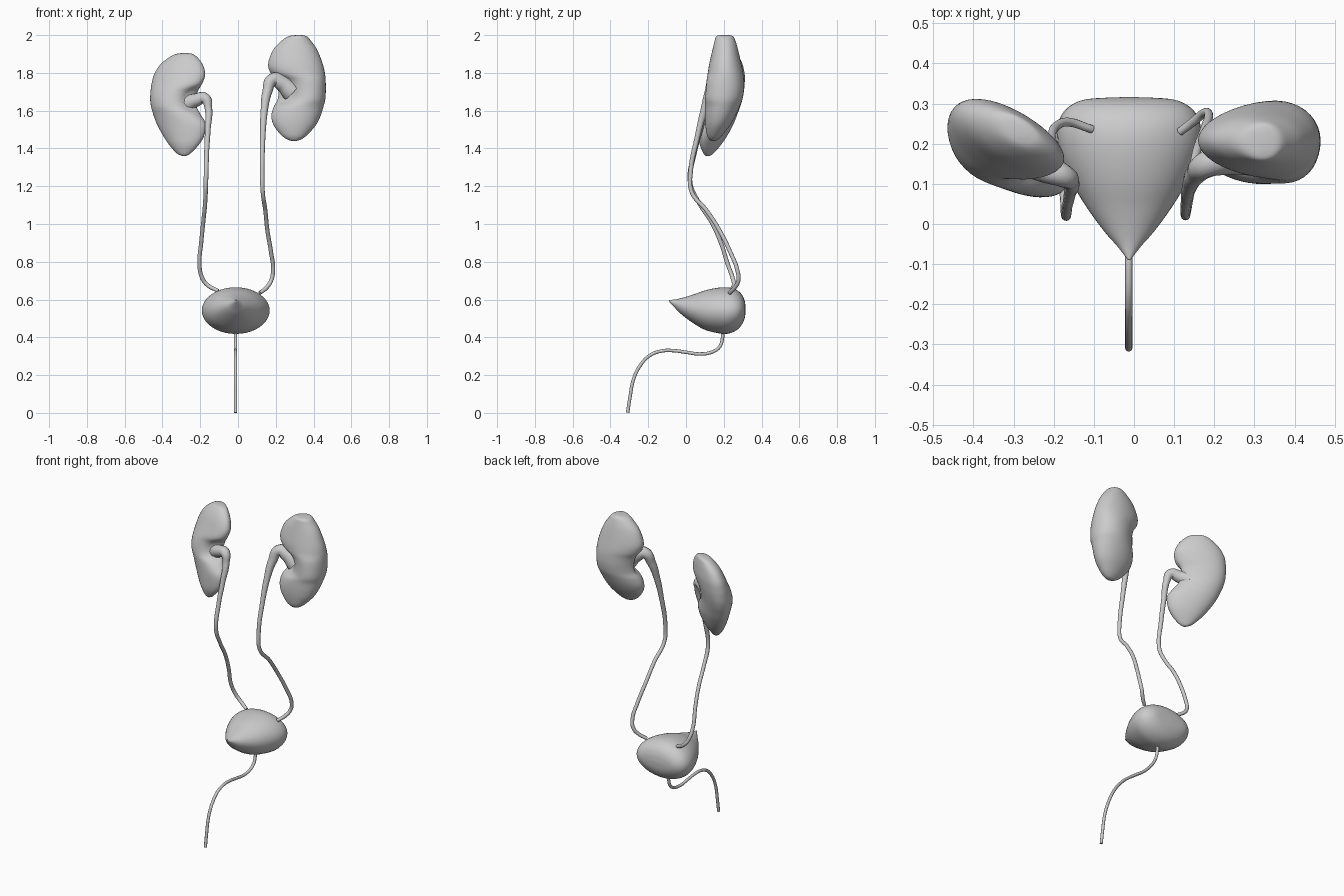
import bpy, bmesh, math

SIDES = 40


def spline_rows(rows, steps=5):
    """Catmull-Rom interpolation of a table of section rows."""
    out = []
    for i in range(len(rows) - 1):
        a, b = rows[max(i - 1, 0)], rows[i]
        c, d = rows[i + 1], rows[min(i + 2, len(rows) - 1)]
        for s in range(steps):
            t = s / steps
            out.append([0.5 * (2 * q + (r - p) * t + (2 * p - 5 * q + 4 * r - w) * t * t
                               + (3 * q - p - 3 * r + w) * t ** 3)
                        for p, q, r, w in zip(a, b, c, d)])
    return out + [list(rows[-1])]


def loft(name, rows, section):
    """Skin a closed smooth surface through the sections."""
    bm = bmesh.new()
    rings = []
    for row in spline_rows(rows):
        rings.append([bm.verts.new(section(row, math.cos(t), math.sin(t)))
                      for t in (2 * math.pi * k / SIDES for k in range(SIDES))])
    for a, b in zip(rings, rings[1:]):
        for k in range(SIDES):
            n = (k + 1) % SIDES
            bm.faces.new((a[k], a[n], b[n], b[k]))
    bm.faces.new(rings[0])
    bm.faces.new(rings[-1])
    bmesh.ops.recalc_face_normals(bm, faces=bm.faces)
    for f in bm.faces:
        f.smooth = True
    me = bpy.data.meshes.new(name)
    bm.to_mesh(me)
    bm.free()
    ob = bpy.data.objects.new(name, me)
    bpy.context.collection.objects.link(ob)
    return ob


def tube(name, points):
    """Smooth tube through (x, y, z, radius) points."""
    cu = bpy.data.curves.new(name, 'CURVE')
    cu.dimensions = '3D'
    cu.bevel_depth = 1.0
    cu.bevel_resolution = 4
    cu.resolution_u = 10
    cu.use_fill_caps = True
    sp = cu.splines.new('BEZIER')
    sp.bezier_points.add(len(points) - 1)
    for bp, (x, y, z, r) in zip(sp.bezier_points, points):
        bp.co = (x, y, z)
        bp.radius = r
        bp.handle_left_type = bp.handle_right_type = 'AUTO'
    ob = bpy.data.objects.new(name, cu)
    bpy.context.collection.objects.link(ob)
    bpy.ops.object.select_all(action='DESELECT')
    ob.select_set(True)
    bpy.context.view_layer.objects.active = ob
    bpy.ops.object.convert(target='MESH')
    bpy.ops.object.shade_smooth()
    return ob


def kidney_section(slope):
    def section(row, u, v):
        z, lat, med_front, med_back, yc, hd = row
        # the hilum is cut deeper on the front lip than on the back lip
        s = min(max((v + 0.6) / 0.9, 0), 1)
        s = s * s * (3 - 2 * s)
        med = med_front + (med_back - med_front) * s
        xc, hw = (lat + med) / 2, (lat - med) / 2
        x = xc + hw * u
        mid = (lat + med_back) / 2
        return x, yc + hd * v * (1 + 0.12 * u) + slope * (x - mid), z
    return section


# Kidneys: z, outer x, inner x front, inner x back, centre y, half depth
right_rows = [
    (2.000, .335, .305, .305, .205, .025), (1.993, .365, .265, .265, .205, .045),
    (1.965, .390, .225, .225, .207, .056), (1.92, .420, .185, .185, .208, .068),
    (1.85, .448, .160, .160, .208, .084), (1.80, .460, .178, .170, .209, .093),
    (1.76, .464, .245, .195, .208, .098), (1.71, .465, .268, .207, .206, .100),
    (1.66, .462, .258, .205, .200, .098), (1.62, .452, .195, .187, .192, .091),
    (1.57, .436, .177, .177, .180, .080), (1.52, .410, .190, .190, .167, .064),
    (1.47, .365, .230, .230, .152, .040), (1.447, .333, .262, .262, .146, .022),
    (1.44, .310, .285, .285, .144, .010)]
left_rows = [
    (1.905, -.295, -.265, -.265, .232, .015), (1.898, -.335, -.235, -.235, .230, .035),
    (1.875, -.375, -.208, -.208, .225, .050), (1.84, -.415, -.185, -.185, .220, .064),
    (1.79, -.445, -.174, -.174, .214, .077), (1.74, -.458, -.195, -.190, .206, .086),
    (1.70, -.463, -.250, -.210, .200, .090), (1.66, -.465, -.270, -.218, .192, .091),
    (1.62, -.460, -.262, -.214, .182, .089), (1.585, -.450, -.215, -.198, .172, .085),
    (1.53, -.430, -.170, -.170, .156, .077), (1.47, -.398, -.178, -.178, .140, .064),
    (1.42, -.365, -.207, -.207, .127, .048), (1.375, -.325, -.250, -.250, .118, .024),
    (1.36, -.295, -.275, -.275, .115, .010)]
loft("right_kidney", right_rows, kidney_section(0.0))
loft("left_kidney", left_rows, kidney_section(-0.38))

# Ureters: funnel at the hilum narrowing to a thin tube down to the bladder
tube("right_ureter", [
    (.285, .175, 1.70, .055), (.235, .165, 1.745, .043), (.185, .15, 1.765, .034),
    (.155, .125, 1.70, .026), (.139, .095, 1.60, .019), (.131, .06, 1.46, .014),
    (.128, .025, 1.28, .012), (.131, .03, 1.17, .011), (.145, .11, 1.07, .011),
    (.155, .175, .97, .011), (.175, .235, .85, .011), (.186, .272, .755, .011),
    (.175, .277, .70, .011), (.148, .255, .66, .011), (.115, .230, .635, .010)])
tube("left_ureter", [
    (-.275, .17, 1.635, .050), (-.225, .14, 1.655, .036), (-.175, .12, 1.665, .029),
    (-.157, .105, 1.615, .020), (-.160, .075, 1.50, .015), (-.166, .045, 1.38, .013),
    (-.170, .022, 1.22, .012), (-.174, .07, 1.11, .011), (-.184, .135, 1.01, .011),
    (-.195, .185, .90, .011), (-.204, .220, .79, .011), (-.192, .245, .72, .011),
    (-.165, .254, .68, .011), (-.105, .236, .645, .010)])


# Bladder: y, bottom z, top z, half width
def bladder_section(row, u, v):
    y, lo, hi, hw = row
    return -.012 + hw * u, y, (lo + hi) / 2 + (hi - lo) / 2 * v


loft("bladder", [
    (-.090, .590, .597, .003), (-.055, .552, .601, .030), (-.02, .518, .609, .061),
    (.04, .474, .627, .105), (.10, .440, .648, .141), (.16, .424, .661, .167),
    (.21, .418, .665, .179), (.25, .428, .659, .177), (.28, .448, .643, .163),
    (.300, .475, .620, .138), (.311, .503, .592, .105), (.315, .53, .566, .05),
    (.316, .545, .555, .01)], bladder_section)

# Urethra
tube("urethra", [(-.013, y, z, .009) for y, z in (
    (.195, .44), (.193, .395), (.178, .350), (.14, .323), (.075, .312), (0, .321),
    (-.06, .329), (-.12, .329), (-.19, .305), (-.243, .25), (-.277, .18),
    (-.297, .08), (-.309, .001))])
